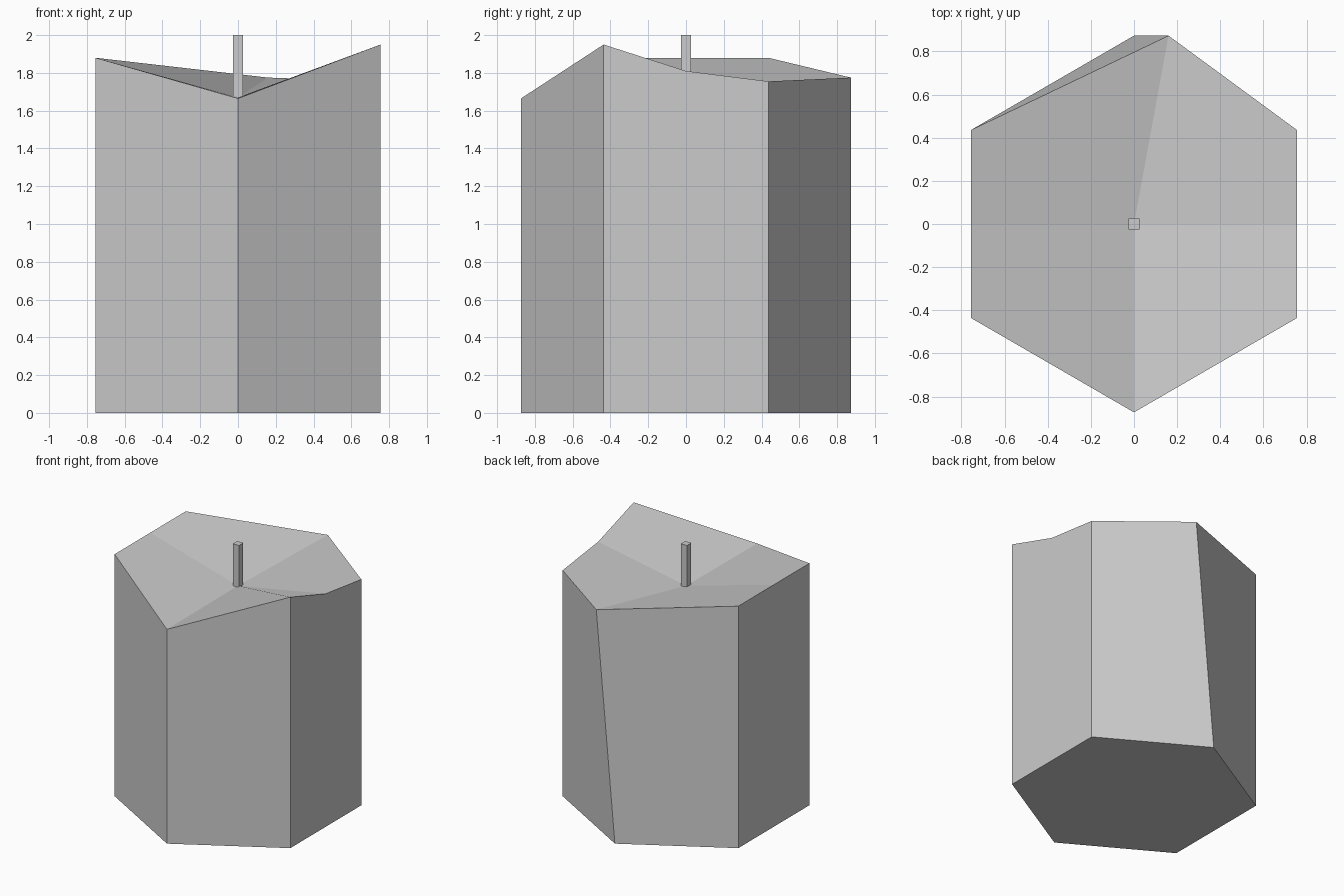
import bpy

if "Cube" in bpy.data.objects:
    bpy.data.objects.remove(bpy.data.objects["Cube"], do_unlink=True)

# One plain grey for wax and wick
grey = bpy.data.materials.new("wax grey")
grey.use_nodes = True
colour = (0.6, 0.6, 0.6, 1)
grey.diffuse_color = colour
grey.node_tree.nodes["Principled BSDF"].inputs["Base Color"].default_value = colour


def add_part(name, verts, faces):
    mesh = bpy.data.meshes.new(name)
    mesh.from_pydata(verts, [], faces)
    mesh.materials.append(grey)
    part = bpy.data.objects.new(name, mesh)
    bpy.context.collection.objects.link(part)
    return part


# Candle body: hexagonal base, uneven melted rim with a midpoint on each flat side
W, D, H = 0.755, 0.873, 0.436
base = [(0, -D, 0), (W, -H, 0), (W, H, 0), (0, D, 0), (-W, H, 0), (-W, -H, 0)]
rim = [(0, -D, 1.665), (W, -H, 1.95), (W, 0, 1.81), (W, H, 1.755),
       (0.16, D, 1.775), (-W, H, 1.88), (-W, 0, 1.88), (-W, -H, 1.88)]
centre = (0, 0, 1.67)
RIM, MID = len(base), len(base) + len(rim)
rim_spans = [(0, 1), (1, 2, 3), (3, 4), (4, 5), (5, 6, 7), (7, 0)]

faces = [tuple(reversed(range(RIM)))]
for i, span in enumerate(rim_spans):
    faces.append((i, (i + 1) % RIM) + tuple(RIM + k for k in reversed(span)))

# Four sloping quads form the melted top
for start in range(0, len(rim), 2):
    faces.append((MID,) + tuple(RIM + (start + k) % len(rim) for k in range(3)))
add_part("candle_body", base + rim + [centre], faces)

# Square wick
bpy.ops.mesh.primitive_cube_add(size=1, location=(0, 0, 1.83))
wick = bpy.context.object
wick.name = "wick"
wick.scale = (0.053, 0.053, 0.34)
wick.data.materials.append(grey)
